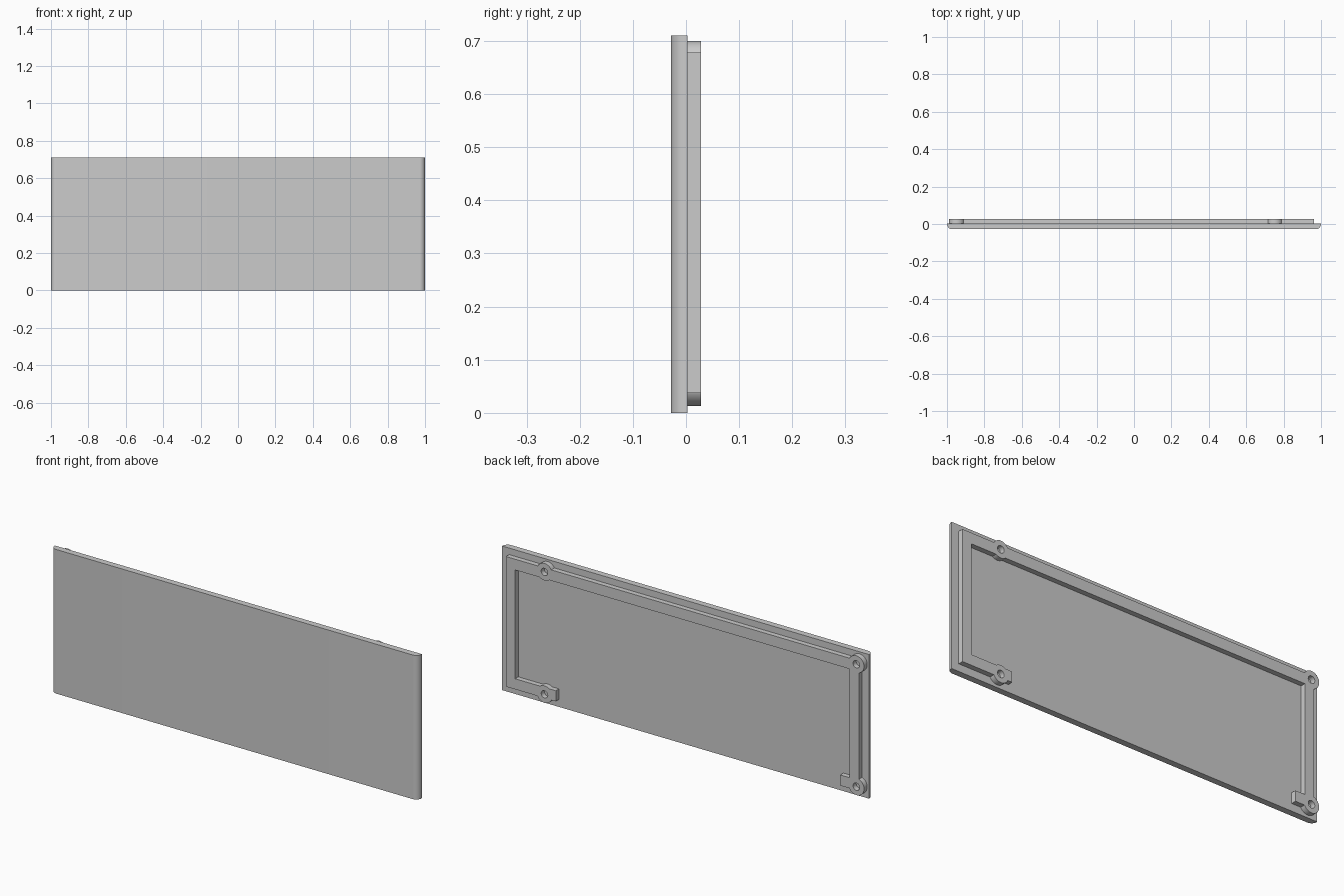
import bpy
import bmesh
from math import cos, sin, pi
from mathutils import Matrix

cube = bpy.data.objects.get("Cube")
if cube:
    bpy.data.objects.remove(cube, do_unlink=True)

HEIGHT = 0.71
FRONT, BACK, RIM_BACK = -0.028, 0.003, 0.028

grey = bpy.data.materials.new("plain grey")
grey.use_nodes = True
grey.diffuse_color = (0.6, 0.6, 0.6, 1)
grey.node_tree.nodes["Principled BSDF"].inputs["Base Color"].default_value = (0.6, 0.6, 0.6, 1)


def make_object(name, bm):
    bmesh.ops.recalc_face_normals(bm, faces=bm.faces)
    mesh = bpy.data.meshes.new(name)
    bm.to_mesh(mesh)
    bm.free()
    mesh.materials.append(grey)
    obj = bpy.data.objects.new(name, mesh)
    bpy.context.collection.objects.link(obj)
    return obj


def extrude_outline(name, points, direction):
    bm = bmesh.new()
    face = bm.faces.new([bm.verts.new(p) for p in points])
    result = bmesh.ops.extrude_face_region(bm, geom=[face], use_keep_orig=True)
    verts = [g for g in result["geom"] if isinstance(g, bmesh.types.BMVert)]
    bmesh.ops.translate(bm, verts=verts, vec=direction)
    return make_object(name, bm)


def cylinder(name, x, z, radius, y0, y1):
    bm = bmesh.new()
    bmesh.ops.create_cone(bm, cap_ends=True, segments=40, radius1=radius,
                          radius2=radius, depth=y1 - y0)
    bm.transform(Matrix.Translation((x, (y0 + y1) / 2, z)) @ Matrix.Rotation(pi / 2, 4, "X"))
    return make_object(name, bm)


def boolean(target, tool, operation):
    mod = target.modifiers.new("boolean", "BOOLEAN")
    mod.operation, mod.solver, mod.object = operation, "EXACT", tool
    bpy.context.view_layer.objects.active = target
    bpy.ops.object.modifier_apply(modifier=mod.name)
    bpy.data.objects.remove(tool, do_unlink=True)


# Panel with rounded front edges on both ends
radius = -FRONT
arc = [(1 - radius + radius * cos(a), -radius * sin(a))
       for a in [i * pi / 24 for i in range(13)]]
half = [(1, BACK)] + arc
profile = half + [(-x, y) for x, y in reversed(half)]
panel = extrude_outline("panel", [(x, y, 0) for x, y in profile], (0, 0, HEIGHT))

# Raised rim on the back, open along the bottom
outer_x, inner_x = 0.962, 0.912
low, low_in, high_in, high = 0.037, 0.089, 0.625, 0.678
outline = [(0.69, low), (outer_x, low), (outer_x, high), (-outer_x, high),
           (-outer_x, low), (-0.86, low), (-0.86, low_in), (-inner_x, low_in),
           (-inner_x, high_in), (inner_x, high_in), (inner_x, low_in), (0.69, low_in)]
rim = extrude_outline("back_rim", [(x, BACK, z) for x, z in outline],
                      (0, RIM_BACK - BACK, 0))

# Round screw bosses with blind holes
spots = [(x, z) for x in (-0.948, 0.752) for z in (0.055, 0.658)]
for x, z in spots:
    boolean(rim, cylinder("boss", x, z, 0.042, BACK, RIM_BACK), "UNION")
for x, z in spots:
    boolean(rim, cylinder("hole", x, z, 0.018, BACK - 0.01, RIM_BACK + 0.01), "DIFFERENCE")

# Smooth the curves, keep the edges crisp
for obj in (panel, rim):
    bpy.ops.object.select_all(action="DESELECT")
    obj.select_set(True)
    bpy.context.view_layer.objects.active = obj
    bpy.ops.object.shade_smooth_by_angle(angle=pi / 6)
